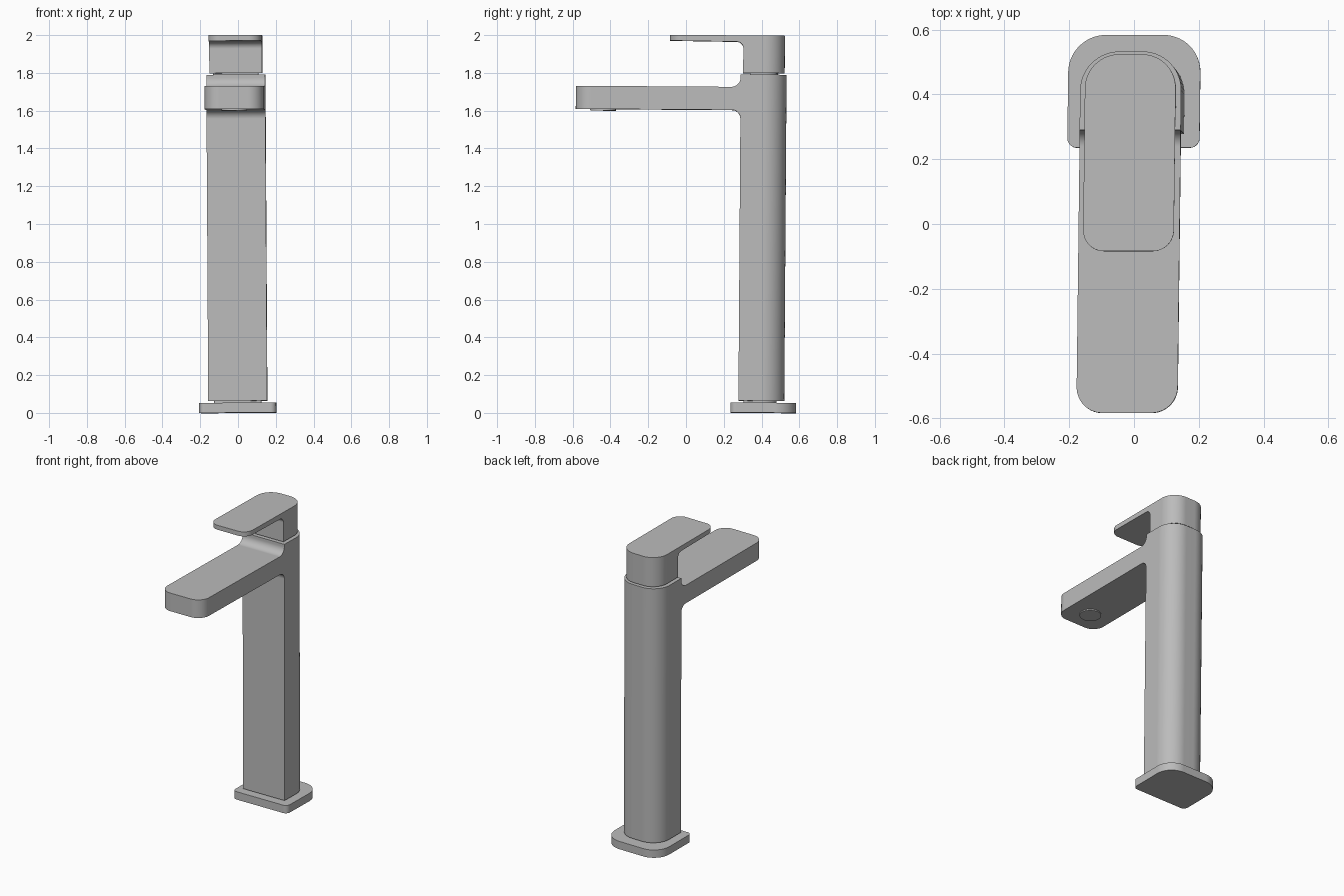
import bpy, bmesh, math
from mathutils import Vector, Matrix

if "Cube" in bpy.data.objects:
    bpy.data.objects.remove(bpy.data.objects["Cube"], do_unlink=True)

GREY = (0.5, 0.5, 0.5, 1)
metal = bpy.data.materials.new("satin_grey")
metal.diffuse_color = GREY
metal.use_nodes = True
metal.node_tree.nodes["Principled BSDF"].inputs["Base Color"].default_value = GREY

# The whole tap leans very slightly back and sideways
LEAN = Matrix(((1, 0.012, -0.006, -0.0045), (0, 1, 0.007, 0), (0.006, -0.007, 1, 0.0028), (0, 0, 0, 1)))


def fillet(corners, steps=14):
    """Turn (a, b, radius) corners into a rounded outline."""
    pts = []
    for i, (a, b, r) in enumerate(corners):
        p = Vector((a, b))
        if r == 0:
            pts.append(p)
            continue
        u = (Vector(corners[i - 1][:2]) - p).normalized()
        v = (Vector(corners[(i + 1) % len(corners)][:2]) - p).normalized()
        half = u.angle(v) / 2
        centre = p + (u + v).normalized() * r / math.sin(half)
        start = p + u * r / math.tan(half) - centre
        end = p + v * r / math.tan(half) - centre
        turn = math.atan2(start.x * end.y - start.y * end.x, start.dot(end))
        for k in range(steps + 1):
            pts.append(centre + Matrix.Rotation(turn * k / steps, 2) @ start)
    return pts


def prism(name, outline, low, high, side=False):
    """Extrude an outline up z, or a side (y, z) profile along x."""
    bm = bmesh.new()
    place = (lambda p: (low, p.x, p.y)) if side else (lambda p: (p.x, p.y, low))
    face = bm.faces.new([bm.verts.new(place(p)) for p in outline])
    ext = bmesh.ops.extrude_face_region(bm, geom=[face])
    move = Vector((high - low, 0, 0)) if side else Vector((0, 0, high - low))
    bmesh.ops.translate(bm, vec=move, verts=[g for g in ext["geom"] if isinstance(g, bmesh.types.BMVert)])
    bmesh.ops.recalc_face_normals(bm, faces=bm.faces)
    mesh = bpy.data.meshes.new(name)
    bm.to_mesh(mesh)
    bm.free()
    mesh.materials.append(metal)
    obj = bpy.data.objects.new(name, mesh)
    bpy.context.collection.objects.link(obj)
    return obj


def plan(half, front, back, r_front, r_back):
    """Rounded rectangle seen from above, symmetrical in x."""
    return fillet([(-half, front, r_front), (half, front, r_front),
                   (half, back, r_back), (-half, back, r_back)])


def finish(obj):
    obj.data.transform(LEAN)
    bpy.ops.object.select_all(action="DESELECT")
    obj.select_set(True)
    bpy.context.view_layer.objects.active = obj
    bpy.ops.object.shade_smooth_by_angle(angle=math.radians(30))
    weighted = obj.modifiers.new("even_shading", "WEIGHTED_NORMAL")
    weighted.keep_sharp = True


def carve(name, profile, outline):
    """Solid having both the given side profile and the given plan."""
    obj = prism(name, fillet(profile), -0.4, 0.4, side=True)
    cutter = prism(name + "_cutter", outline, -0.5, 2.5)
    cutter.hide_render = True
    cut = obj.modifiers.new("plan", "BOOLEAN")
    cut.operation, cut.solver, cut.object = "INTERSECT", "EXACT", cutter
    bpy.context.view_layer.update()
    mesh = bpy.data.meshes.new_from_object(obj.evaluated_get(bpy.context.evaluated_depsgraph_get()))
    obj.modifiers.clear()
    obj.data = mesh
    mesh.name = name
    bpy.data.objects.remove(cutter, do_unlink=True)
    finish(obj)


# Foot plate and the recessed collars below and above the column
finish(prism("foot_plate", plan(0.204, 0.235, 0.583, 0.03, 0.115), 0, 0.053))
finish(prism("lower_collar", plan(0.125, 0.305, 0.48, 0.01, 0.08), 0.05, 0.07))
finish(prism("upper_collar", plan(0.12, 0.325, 0.475, 0.01, 0.07), 1.78, 1.81))

# Column and spout in one piece, with coves where they meet
carve("column_and_spout",
      [(0.277, 0.063, 0), (0.6, 0.063, 0), (0.6, 1.79, 0), (0.277, 1.79, 0),
       (0.277, 1.724, 0.05), (-0.7, 1.724, 0), (-0.7, 1.602, 0), (0.277, 1.602, 0.045)],
      plan(0.156, -0.595, 0.52, 0.08, 0.12))

# Handle block with its flat forward lever
carve("handle_lever",
      [(0.29, 1.798, 0), (0.6, 1.798, 0), (0.6, 1.997, 0), (-0.2, 1.997, 0),
       (-0.2, 1.968, 0), (0.29, 1.963, 0.035)],
      plan(0.14, -0.098, 0.51, 0.065, 0.105))

# Round outlet under the spout tip
finish(prism("outlet", [Vector((0.067 * math.cos(math.tau * i / 48), -0.45 + 0.067 * math.sin(math.tau * i / 48)))
                        for i in range(48)], 1.594, 1.61))
